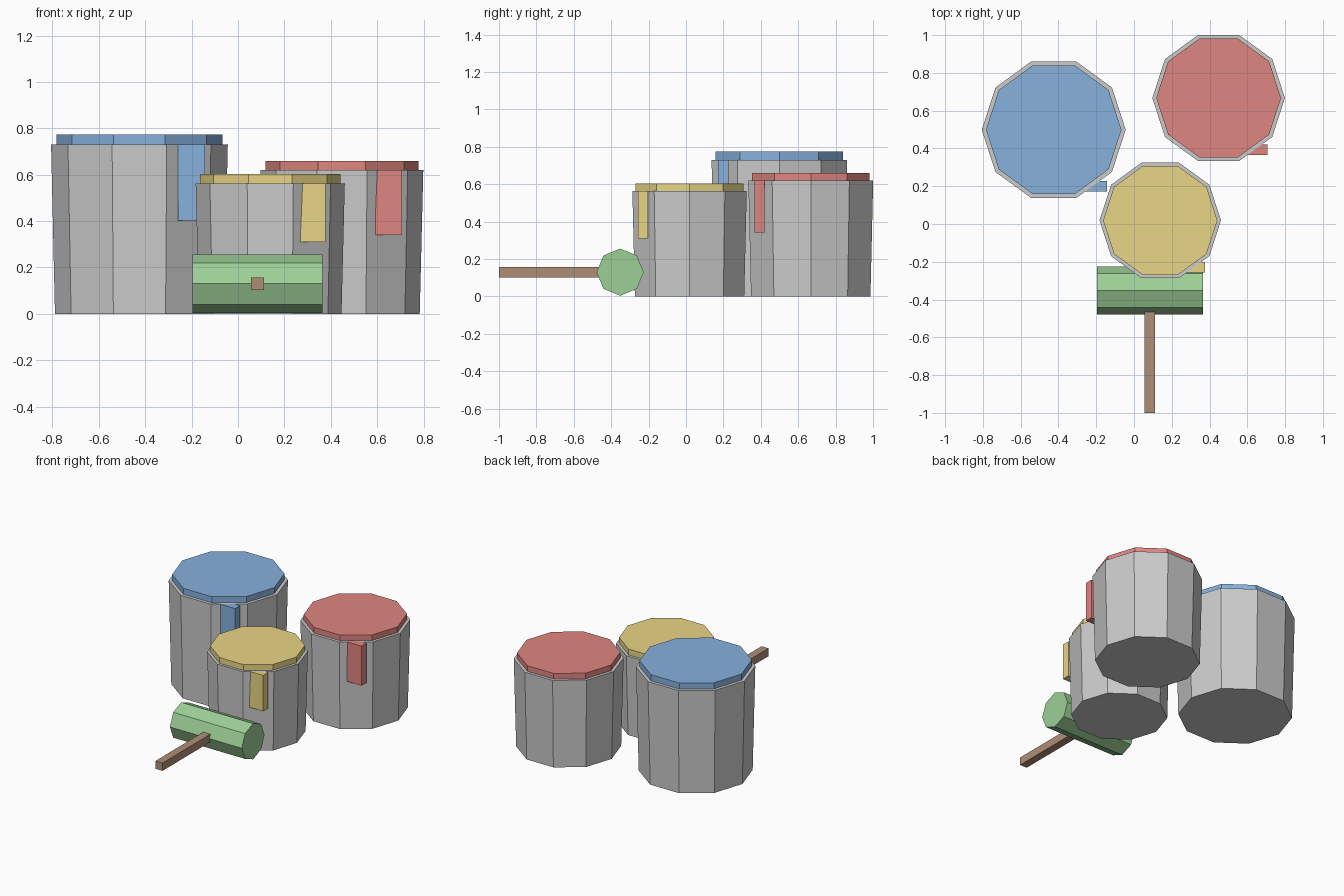
import bpy, math

if "Cube" in bpy.data.objects:
    bpy.data.objects.remove(bpy.data.objects["Cube"])


def paint(name, color):
    m = bpy.data.materials.new(name)
    m.diffuse_color = (*color, 1)
    m.use_nodes = True
    m.node_tree.nodes["Principled BSDF"].inputs["Base Color"].default_value = m.diffuse_color
    return m


def finish(name, mat=None):
    ob = bpy.context.object
    ob.name = name
    bpy.ops.object.transform_apply(location=False, rotation=True, scale=True)
    if mat:
        ob.data.materials.append(mat)
    return ob


def prism(name, sides, r_low, r_high, depth, loc, rot=(0, 0, 0), mat=None):
    # primitive starts with a vertex on +y; callers use even side counts
    bpy.ops.mesh.primitive_cone_add(vertices=sides, radius1=r_low, radius2=r_high,
                                    depth=depth, location=loc, rotation=rot)
    return finish(name, mat)


def box(name, lo, hi, mat=None):
    bpy.ops.mesh.primitive_cube_add(size=1, location=[(a + b) / 2 for a, b in zip(lo, hi)])
    bpy.context.object.scale = [b - a for a, b in zip(lo, hi)]
    return finish(name, mat)


# Paint cans: tapered body, paint surface standing proud of the rim, one drip
cans = [
    ("blue", -0.425, 0.499, 0.381, 0.731, 0.774, (0.24, 0.44, 0.72)),
    ("red", 0.448, 0.667, 0.351, 0.620, 0.660, (0.74, 0.24, 0.22)),
    ("yellow", 0.139, 0.019, 0.3215, 0.563, 0.604, (0.82, 0.67, 0.24)),
]
turn = (0, 0, math.pi / 2)
for color, x, y, r, h, top, rgb in cans:
    mat = paint(color + "_paint", rgb)
    prism(color + "_can", 10, r * 0.956, r, h, (x, y, h / 2), turn)
    low = h - 0.01
    prism(color + "_paint_top", 10, r * 0.941, r * 0.941, top - low,
          (x, y, (top + low) / 2), turn, mat)
    right, front = x + r * 0.74, y - r * 0.86
    box(color + "_drip", (right - 0.115, front, h * 0.55),
        (right, front + 0.055, h), mat)

# Paint roller lying in front
prism("roller_sleeve", 8, 0.126, 0.126, 0.561, (0.084, -0.352, 0.13),
      (0, math.pi / 2, 0), paint("green_paint", (0.34, 0.63, 0.31)))
box("roller_handle", (0.0565, -1.0, 0.1025), (0.1115, -0.40, 0.1575),
    paint("brown_wood", (0.43, 0.27, 0.18)))
